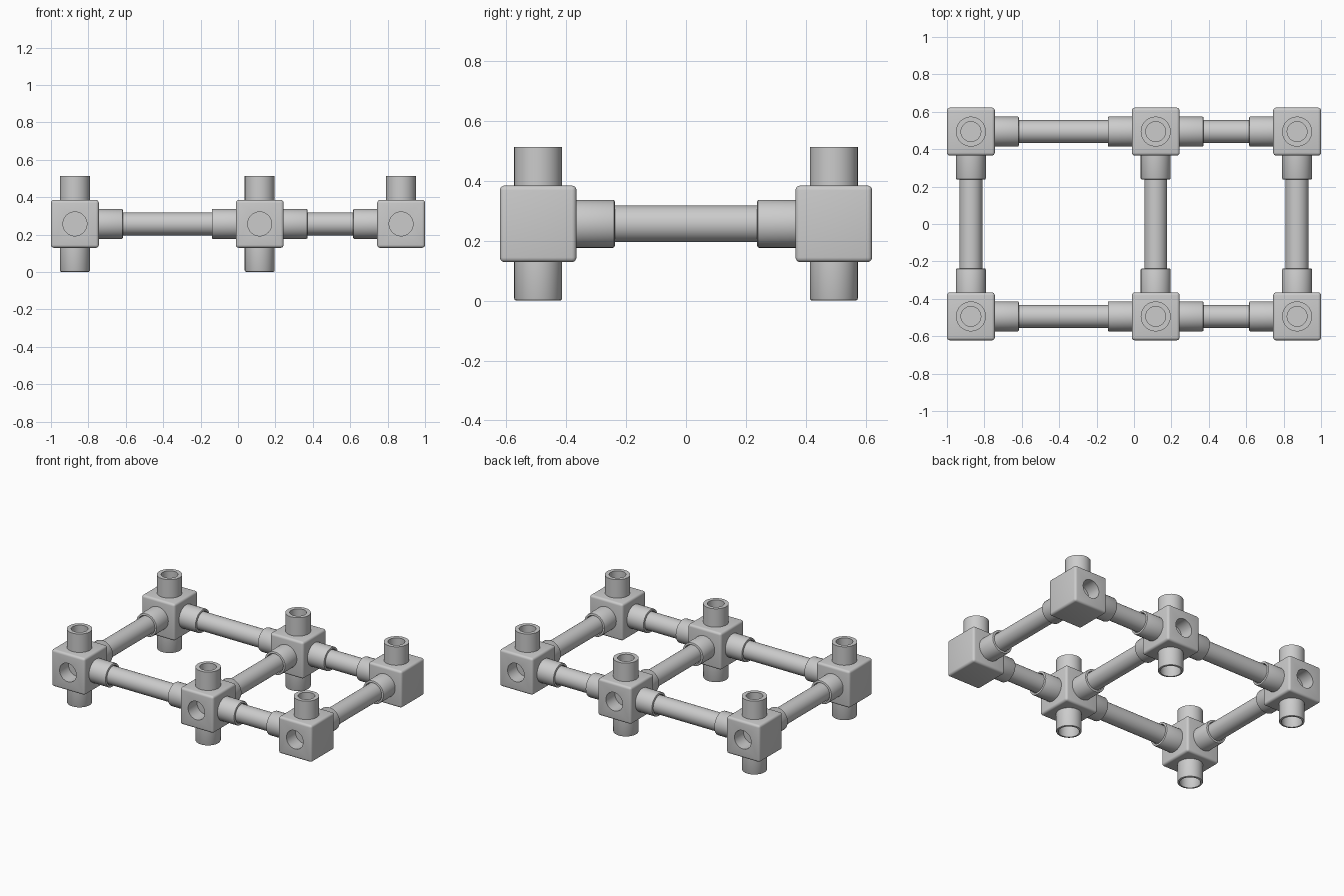
import bpy, bmesh
from math import pi, cos, sin, radians
from mathutils import Vector

if "Cube" in bpy.data.objects:
    bpy.data.objects.remove(bpy.data.objects["Cube"])

XS = (-0.872, 0.116, 0.872)   # columns of joints
Y, Z = 0.494, 0.257           # row offset and joint height
H = 0.128                     # half joint cube, also collar length
SEG = 48


def smooth(ob):
    bpy.ops.object.select_all(action='DESELECT')
    ob.select_set(True)
    bpy.context.view_layer.objects.active = ob
    bpy.ops.object.shade_smooth_by_angle(angle=radians(35))


def add(name, mesh, loc=(0, 0, 0)):
    ob = bpy.data.objects.new(name, mesh)
    ob.location = loc
    bpy.context.collection.objects.link(ob)
    return ob


def lathe(name, profile):
    """Spin (radius, height) points around z into a mesh."""
    bm = bmesh.new()
    rings = []
    for r, z in profile:
        if r == 0:
            rings.append([bm.verts.new((0, 0, z))] * SEG)
        else:
            rings.append([bm.verts.new((r * cos(2 * pi * i / SEG), r * sin(2 * pi * i / SEG), z))
                          for i in range(SEG)])
    for a, b in zip(rings, rings[1:]):
        for i in range(SEG):
            j = (i + 1) % SEG
            quad = [a[i], a[j], b[j], b[i]]
            bm.faces.new(list(dict.fromkeys(quad)))
    bmesh.ops.recalc_face_normals(bm, faces=bm.faces)
    me = bpy.data.meshes.new(name)
    bm.to_mesh(me)
    bm.free()
    return me


def place(name, mesh, start, direction):
    """Place a z-aligned mesh so that it starts at a point and runs along a direction."""
    d = Vector(direction)
    ob = add(name, mesh, Vector(start))
    ob.rotation_mode = 'QUATERNION'
    ob.rotation_quaternion = d.to_track_quat('Z', 'Y')
    smooth(ob)
    return ob


# Rounded joint cube with a blind hole in its outer face
bm = bmesh.new()
bmesh.ops.create_cube(bm, size=2 * H)
bmesh.ops.bevel(bm, geom=bm.edges[:], offset=0.016, segments=4, profile=0.5, affect='EDGES')
joint_mesh = bpy.data.meshes.new("joint")
bm.to_mesh(joint_mesh)
bm.free()
master = add("joint", joint_mesh)
drill = place("hole_cutter", lathe("hole_cutter", [(0, 0), (0.064, 0), (0.064, 0.15), (0, 0.15)]),
              (0, -0.03, 0), (0, -1, 0))
drill.hide_render = True
mod = master.modifiers.new("hole", 'BOOLEAN')
mod.operation, mod.solver, mod.object = 'DIFFERENCE', 'EXACT', drill
smooth(master)
bpy.ops.object.modifier_apply(modifier=mod.name)
smooth(master)
joint_mesh = master.data
bpy.data.objects.remove(master)
bpy.data.objects.remove(drill)

# Open sockets: thin soft-edged one, and thick-walled one for the top
collar = lathe("collar", [(0.08, -0.01), (0.08, H - 0.006), (0.0782, H - 0.0018), (0.074, H),
                          (0.066, H), (0.064, H - 0.003), (0.064, 0.003), (0, 0.003)])
top_collar = lathe("top_collar", [(0.08, -0.01), (0.08, H), (0.053, H), (0.053, 0.003), (0, 0.003)])


def pipe(name, a, b):
    """Tube between two joint centres with a collar at each end."""
    a, b = Vector(a), Vector(b)
    d = (b - a).normalized()
    length = (b - a).length - 2 * H
    place(name, lathe(name, [(0, 0), (0.061, 0), (0.061, length), (0, length)]), a + d * H, d)
    place(name + "_collar_start", collar, a + d * H, d)
    place(name + "_collar_end", collar, b - d * H, -d)


# Joints with upright sockets; the right column has no lower sockets
for x, col in zip(XS, ("left", "middle", "right")):
    for s, row in ((-1, "front"), (1, "back")):
        tag = f"{row}_{col}"
        joint = add("joint_" + tag, joint_mesh, (x, s * Y, Z))
        joint.rotation_euler.z = pi if s > 0 else 0
        place("top_collar_" + tag, top_collar, (x, s * Y, Z + H), (0, 0, 1))
        if col != "right":
            place("bottom_collar_" + tag, collar, (x, s * Y, Z - H), (0, 0, -1))
    pipe("cross_pipe_" + col, (x, -Y, Z), (x, Y, Z))

# Long rails along both rows
for s, row in ((-1, "front"), (1, "back")):
    pipe(f"{row}_long_pipe", (XS[0], s * Y, Z), (XS[1], s * Y, Z))
    pipe(f"{row}_short_pipe", (XS[1], s * Y, Z), (XS[2], s * Y, Z))
